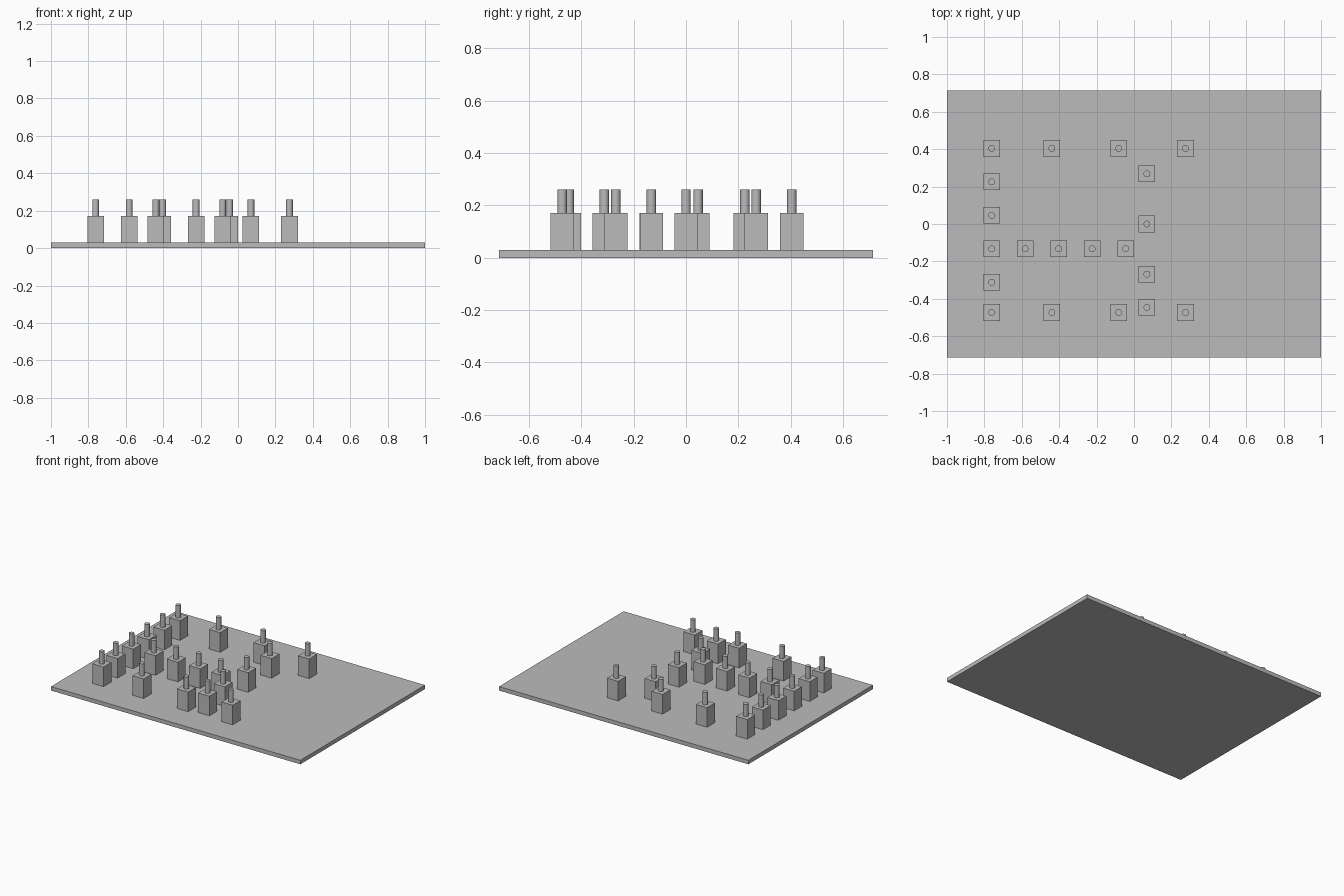
import bpy

cube = bpy.data.objects.get("Cube")
if cube:
    bpy.data.objects.remove(cube, do_unlink=True)

GREY = (0.5, 0.5, 0.5, 1.0)
grey = bpy.data.materials.new("plain_grey")
grey.use_nodes = True
grey.diffuse_color = GREY
grey.node_tree.nodes["Principled BSDF"].inputs["Base Color"].default_value = GREY

BASE_TOP, BLOCK_TOP, PIN_TOP = 0.029, 0.171, 0.26
BLOCK_SIDE, PIN_RADIUS = 0.089, 0.018


def box(name, x, y, bottom, top, width, depth):
    bpy.ops.mesh.primitive_cube_add(size=1, location=(x, y, (bottom + top) / 2))
    ob = bpy.context.object
    ob.name = name
    ob.scale = (width, depth, top - bottom)
    bpy.ops.object.transform_apply(location=False, rotation=False, scale=True)
    ob.data.materials.append(grey)


def peg(name, x, y):
    # Square block with a thin round pin on top
    box(name + "_block", x, y, BASE_TOP, BLOCK_TOP, BLOCK_SIDE, BLOCK_SIDE)
    bpy.ops.mesh.primitive_cylinder_add(
        vertices=32, radius=PIN_RADIUS, depth=PIN_TOP - BLOCK_TOP,
        location=(x, y, (BLOCK_TOP + PIN_TOP) / 2))
    pin = bpy.context.object
    pin.name = name + "_pin"
    pin.data.materials.append(grey)
    bpy.ops.object.shade_smooth_by_angle()


# Flat base board
box("base_board", 0, 0, 0, BASE_TOP, 2, 1.428)

# Column along the right side
LEFT_X = -0.761
for i in range(5):
    peg(f"side_column_{i}", LEFT_X, 0.404 - 0.179 * i)
peg("side_column_end", LEFT_X, -0.473)

# Front and back rows
for row, y in (("back", 0.404), ("front", -0.473)):
    for i, x in enumerate((-0.439, -0.082, 0.275)):
        peg(f"{row}_row_{i}", x, y)

# Middle row
for i in range(4):
    peg(f"middle_row_{i}", -0.582 + 0.179 * i, -0.132)

# Inner column
for i, y in enumerate((0.268, 0, -0.268, -0.446)):
    peg(f"inner_column_{i}", 0.069, y)
